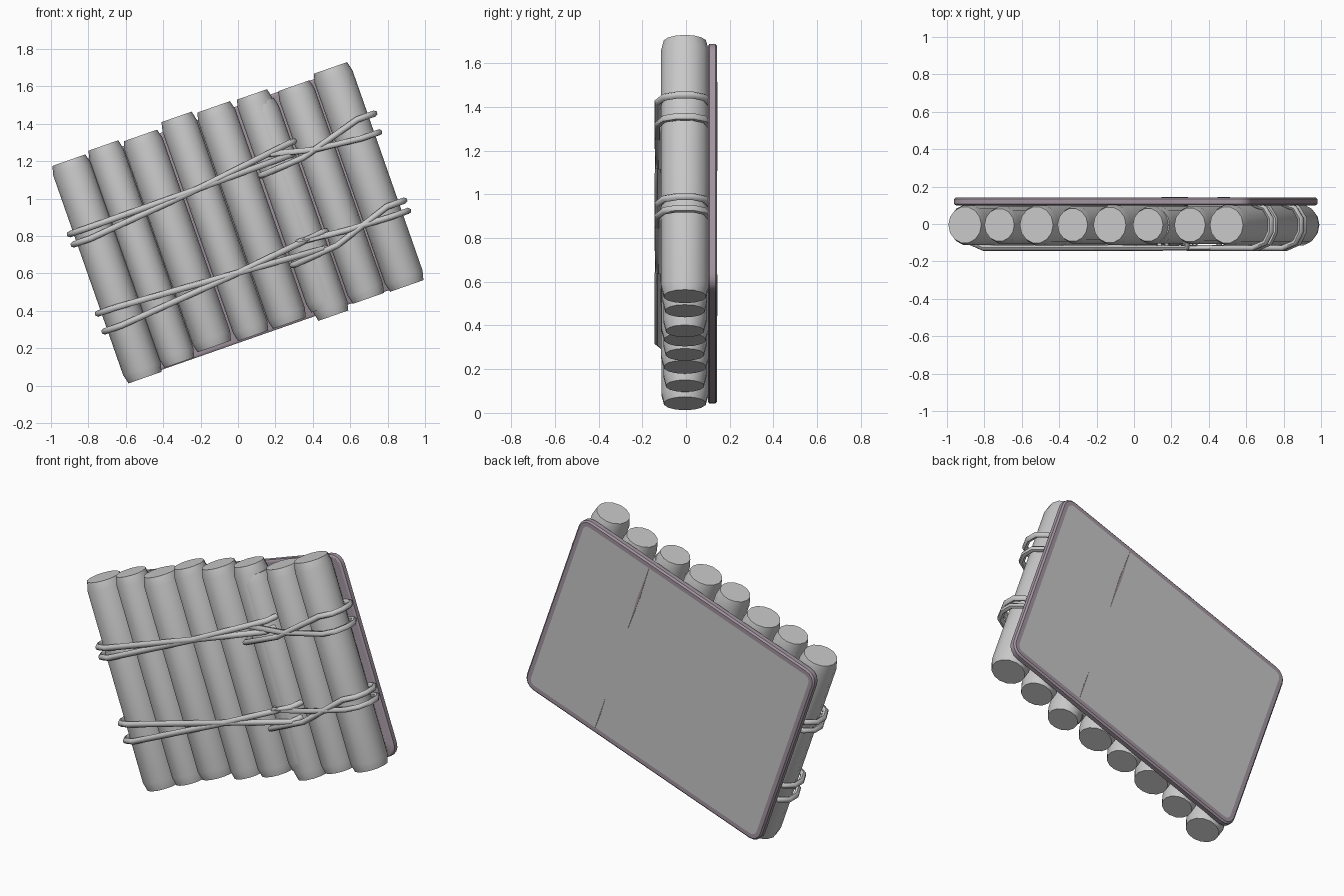
import bpy, bmesh, math
from mathutils import Vector

cube = bpy.data.objects.get("Cube")
if cube:
    bpy.data.objects.remove(cube, do_unlink=True)

TILT = math.radians(19.3)
U = Vector((math.cos(TILT), 0, math.sin(TILT)))    # across the logs
V = Vector((-math.sin(TILT), 0, math.cos(TILT)))   # along the logs
Y = Vector((0, 1, 0))


def place(u, v, y):
    return U * u + V * v + Y * y


def material(name, color):
    m = bpy.data.materials.new(name)
    m.use_nodes = True
    m.diffuse_color = (*color, 1)
    m.node_tree.nodes["Principled BSDF"].inputs["Base Color"].default_value = (*color, 1)
    return m


GREY = material("plain grey", (0.58, 0.58, 0.58))
MAUVE = material("dusky mauve", (0.36, 0.30, 0.35))


def finish(name, bm, mats, angle):
    bmesh.ops.recalc_face_normals(bm, faces=bm.faces)
    mesh = bpy.data.meshes.new(name)
    bm.to_mesh(mesh)
    bm.free()
    for m in mats:
        mesh.materials.append(m)
    obj = bpy.data.objects.new(name, mesh)
    bpy.context.collection.objects.link(obj)
    bpy.ops.object.select_all(action='DESELECT')
    obj.select_set(True)
    bpy.context.view_layer.objects.active = obj
    bpy.ops.object.shade_smooth_by_angle(angle=math.radians(angle))
    return obj


def loft(bm, rings):
    loops = [[bm.verts.new(p) for p in ring] for ring in rings]
    n = len(loops[0])
    for a, b in zip(loops, loops[1:]):
        for i in range(n):
            bm.faces.new((a[i], a[(i + 1) % n], b[(i + 1) % n], b[i]))
    return bm.faces.new(loops[0]), bm.faces.new(loops[-1])


# Logs with chamfered ends
def log(name, u, r, bottom, top, sides=14):
    bm = bmesh.new()
    rings = []
    for v, s in ((bottom, 0.88), (bottom + 0.05, 1), (top - 0.05, 1), (top, 0.88)):
        rings.append([place(u + r * s * math.cos(a), v, -0.005 + 0.11 / 0.105 * r * s * math.sin(a))
                      for a in (math.tau * i / sides for i in range(sides))])
    for cap in loft(bm, rings):
        bmesh.ops.poke(bm, faces=[cap])
    finish(name, bm, [GREY], 50)


LOGS = [(-0.455, 0.106, 0.205, 1.437), (-0.255, 0.096, 0.22, 1.45),
        (-0.05, 0.107, 0.24, 1.435), (0.165, 0.097, 0.225, 1.465),
        (0.37, 0.105, 0.225, 1.45), (0.585, 0.097, 0.24, 1.445),
        (0.605, 0.096, 0.185, 1.39), (0.812, 0.1, 0.21, 1.415),
        (1.028, 0.107, 0.205, 1.44)]
for i, spec in enumerate(LOGS):
    log(f"log_{i + 1}", *spec)


# Backing panel with rounded corners, mauve rim and grey face
def outline(inset, y, steps=4):
    u0, u1, v0, v1, r = -0.545 + inset, 1.135 - inset, 0.215 + inset, 1.412 - inset, 0.07 - inset
    corners = ((u1 - r, v1 - r), (u0 + r, v1 - r), (u0 + r, v0 + r), (u1 - r, v0 + r))
    pts = []
    for q, (cu, cv) in enumerate(corners):
        for k in range(steps + 1):
            a = math.pi / 2 * (q + k / steps)
            pts.append(place(cu + r * math.cos(a), cv + r * math.sin(a), y))
    return pts


bm = bmesh.new()
front, back = loft(bm, [outline(0.01, 0.1), outline(0, 0.107), outline(0, 0.134),
                        outline(0.01, 0.143), outline(0.035, 0.143)])
back.material_index = 1
finish("backing_panel", bm, [MAUVE, GREY], 35)

# Slim seam marks on the back of the panel
bm = bmesh.new()
for u, v0, v1, w in ((0.64, 0.95, 1.38, 0.008), (0.63, 0.25, 0.45, 0.004)):
    mid = (v0 + v1) / 2
    quad = ((u, v0), (u + w, mid), (u, v1), (u - w, mid))
    loft(bm, [[place(a, b, y) for a, b in quad] for y in (0.142, 0.145)])
finish("panel_seam", bm, [MAUVE], 35)


# Ropes crossing the front and wrapping the outer edges
def wrap(x, z, side):
    end = Vector((x, 0, z))
    return [end + U * side * -d + Y * y for d, y in
            ((0.1, -0.128), (0.03, -0.1), (0, -0.04), (0, 0.03), (0.035, 0.085), (0.1, 0.105))]


def rope(name, pts, side):
    path = [Vector((x, -0.128, z)) for x, z in pts[:-1]]
    tuck = path[0] - U * side * 0.02 + Y * 0.07
    path = [tuck] + path + wrap(*pts[-1], side)
    curve = bpy.data.curves.new(name, 'CURVE')
    curve.dimensions = '3D'
    curve.bevel_depth = 0.017
    curve.bevel_resolution = 1
    curve.use_fill_caps = True
    spline = curve.splines.new('POLY')
    spline.points.add(len(path) - 1)
    for p, co in zip(spline.points, path):
        p.co = (*co, 1)
    tmp = bpy.data.objects.new(name + "_path", curve)
    bpy.context.collection.objects.link(tmp)
    bpy.context.view_layer.update()
    mesh = bpy.data.meshes.new_from_object(tmp.evaluated_get(bpy.context.evaluated_depsgraph_get()))
    bm = bmesh.new()
    bm.from_mesh(mesh)
    bpy.data.objects.remove(tmp, do_unlink=True)
    finish(name, bm, [GREY], 60)


# Each path runs from the inner joint to the outer edge
ROPES = {
    "upper_right_rope_a": (((0.28, 1.3), (-0.25, 1.035), (-0.88, 0.755)), -1),
    "upper_right_rope_b": (((0.27, 1.23), (-0.25, 1.04), (-0.9, 0.81)), -1),
    "upper_left_rope_a": (((0.14, 1.13), (0.35, 1.22), (0.73, 1.455)), 1),
    "upper_left_rope_b": (((0.18, 1.24), (0.4, 1.26), (0.755, 1.355)), 1),
    "lower_right_rope_a": (((0.45, 0.82), (-0.05, 0.58), (-0.715, 0.29)), -1),
    "lower_right_rope_b": (((0.45, 0.73), (-0.05, 0.59), (-0.75, 0.385)), -1),
    "lower_left_rope_a": (((0.31, 0.65), (0.53, 0.75), (0.89, 0.99)), 1),
    "lower_left_rope_b": (((0.33, 0.77), (0.58, 0.83), (0.91, 0.935)), 1),
}
for name, (pts, side) in ROPES.items():
    rope(name, pts, side)
